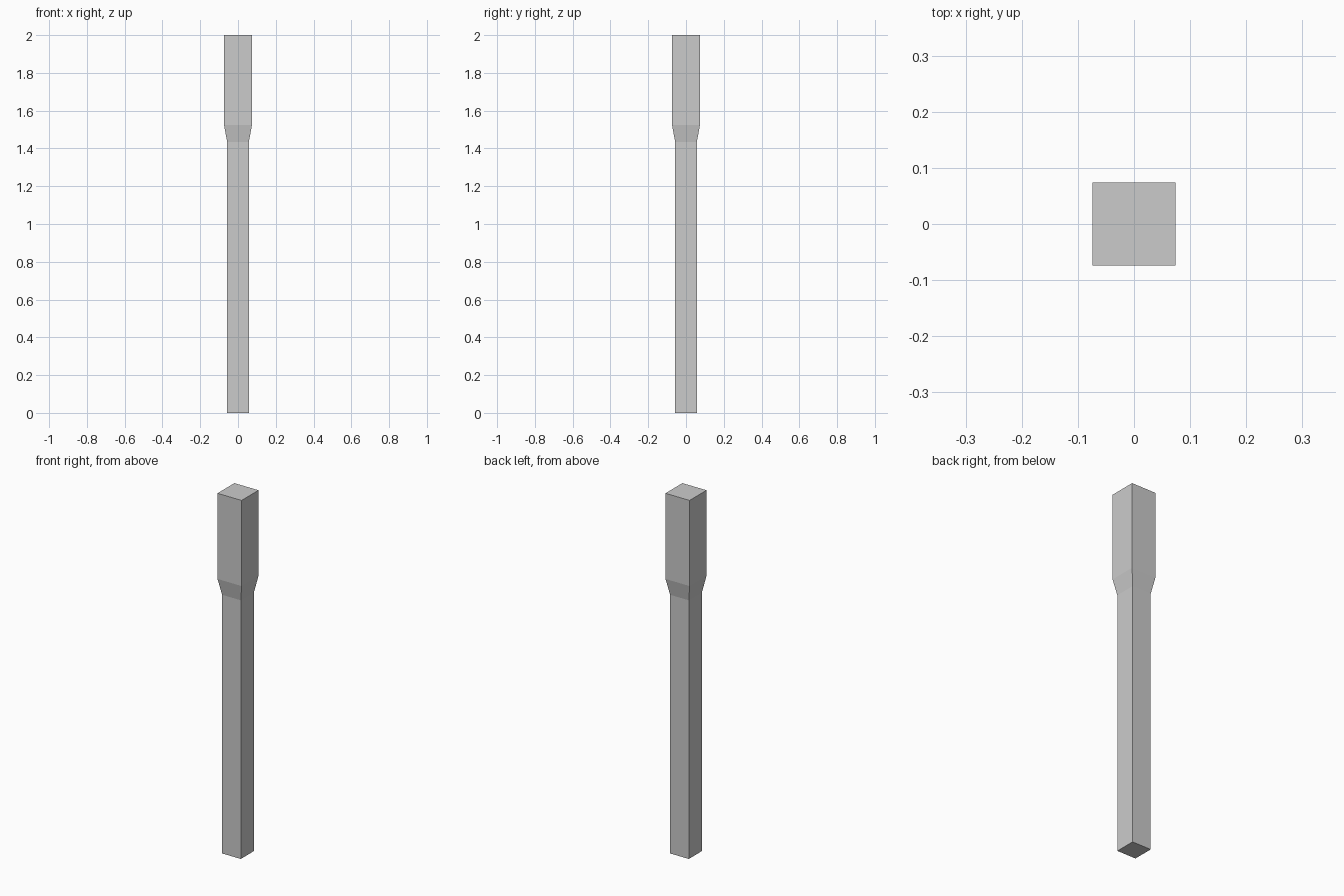
import bpy
import bmesh

if "Cube" in bpy.data.objects:
    bpy.data.objects.remove(bpy.data.objects["Cube"])

# Square post profile: (half width, height)
PROFILE = [(0.0575, 0.0), (0.0575, 1.435), (0.074, 1.525), (0.074, 2.0)]
CORNERS = [(-1, -1), (1, -1), (1, 1), (-1, 1)]

# Stack square rings and bridge them into a flared post
bm = bmesh.new()
rings = [[bm.verts.new((x * h, y * h, z)) for x, y in CORNERS] for h, z in PROFILE]
for low, high in zip(rings, rings[1:]):
    for i in range(4):
        j = (i + 1) % 4
        bm.faces.new((low[i], low[j], high[j], high[i]))

# Bottom and top caps
bm.faces.new(rings[0][::-1])
bm.faces.new(rings[-1])

mesh = bpy.data.meshes.new("post")
bm.to_mesh(mesh)
bm.free()
post = bpy.data.objects.new("post", mesh)
bpy.context.collection.objects.link(post)
